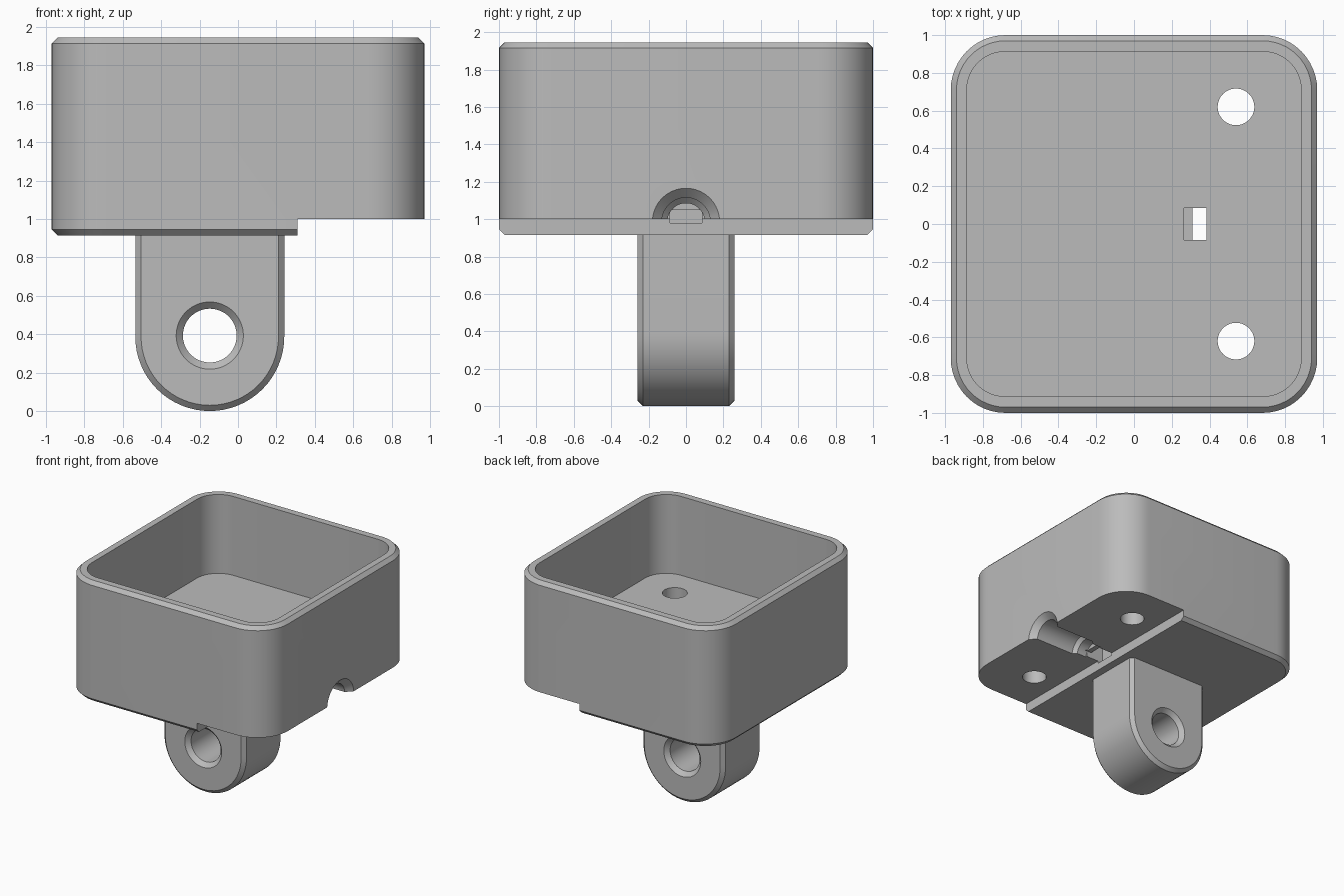
import bpy, bmesh
from math import sin, cos, pi, radians
from mathutils import Vector

cube = bpy.data.objects.get("Cube")
if cube:
    bpy.data.objects.remove(cube, do_unlink=True)

grey = bpy.data.materials.new("light grey")
grey.use_nodes = True
colour = (0.5, 0.5, 0.5, 1)
grey.diffuse_color = colour
grey.node_tree.nodes["Principled BSDF"].inputs["Base Color"].default_value = colour


def loft(name, rings):
    """Closed solid through a series of matching outlines."""
    bm = bmesh.new()
    loops = [[bm.verts.new(p) for p in ring] for ring in rings]
    n = len(loops[0])
    for a, b in zip(loops, loops[1:]):
        for i in range(n):
            j = (i + 1) % n
            bm.faces.new((a[i], a[j], b[j], b[i]))
    bm.faces.new(loops[0])
    bm.faces.new(loops[-1])
    bmesh.ops.recalc_face_normals(bm, faces=bm.faces)
    mesh = bpy.data.meshes.new(name)
    bm.to_mesh(mesh)
    bm.free()
    mesh.materials.append(grey)
    obj = bpy.data.objects.new(name, mesh)
    bpy.context.collection.objects.link(obj)
    return obj


def rounded_rect(hx, hy, r, z, steps=12):
    pts = []
    for q, (sx, sy) in enumerate([(1, 1), (-1, 1), (-1, -1), (1, -1)]):
        for i in range(steps + 1):
            a = (q + i / steps) * pi / 2
            pts.append((sx * (hx - r) + r * cos(a), sy * (hy - r) + r * sin(a), z))
    return pts


def turned(name, centre, axis, profile, steps=64):
    """Solid of revolution: profile holds (distance along axis, radius)."""
    axis = Vector(axis)
    u = axis.orthogonal().normalized()
    v = axis.cross(u)
    angles = [2 * pi * i / steps for i in range(steps)]
    return loft(name, [[Vector(centre) + axis * d + (u * cos(a) + v * sin(a)) * r
                        for a in angles] for d, r in profile])


def block(name, x0, x1, hy, z0, z1):
    return loft(name, [[(x0, -hy, z), (x1, -hy, z), (x1, hy, z), (x0, hy, z)]
                       for z in (z0, z1)])


def cut(obj, cutter):
    mod = obj.modifiers.new("cut", "BOOLEAN")
    mod.operation = "DIFFERENCE"
    mod.solver = "EXACT"
    mod.object = cutter
    cutter.hide_render = True
    bpy.context.view_layer.objects.active = obj
    bpy.ops.object.modifier_apply(modifier=mod.name)
    bpy.data.objects.remove(cutter, do_unlink=True)


def finish(obj):
    bpy.ops.object.select_all(action="DESELECT")
    obj.select_set(True)
    bpy.context.view_layer.objects.active = obj
    bpy.ops.object.shade_smooth_by_angle(angle=radians(25))


# Open box with chamfered top and bottom edges
HX, HY, R, C = 0.97, 1.0, 0.29, 0.03
LOW, TOP, FLOOR = 0.915, 1.945, 1.27
box = loft("open_box", [rounded_rect(HX - c, HY - c, R - c, z) for c, z in
                        [(C, LOW), (0, LOW + C), (0, TOP - C), (C, TOP)]])
cut(box, loft("cavity", [rounded_rect(0.885, 0.912, 0.2, z) for z in (FLOOR, 2.1)]))

# Raised step under one side
cut(box, block("step", 0.31, 1.2, 1.2, 0.5, 1.0))

# Stepped cable groove with a flared mouth
cut(box, turned("cable_groove", (0, 0, 0.985), (1, 0, 0),
                [(0.43, 0.1), (0.52, 0.1), (0.55, 0.13), (0.92, 0.13), (1.02, 0.23)]))

# Slot through the floor and the channel joining it to the groove
cut(box, block("slot", 0.265, 0.385, 0.086, 0.98, 1.4))
cut(box, block("channel", 0.3, 0.45, 0.086, 0.98, 1.05))

# Two screw holes
for y in (-0.62, 0.62):
    cut(box, turned("screw_hole", (0.54, y, 0), (0, 0, 1), [(0.8, 0.097), (1.5, 0.097)]))
finish(box)

# Hanging lug with rounded end, chamfered edges and a countersunk eye
LX, LZ, LR, LY = -0.147, 0.388, 0.388, 0.26


def lug_outline(r, y, steps=32):
    arc = [(LX + r * cos(a), y, LZ + r * sin(a))
           for a in (pi + pi * i / steps for i in range(steps + 1))]
    return [(LX - r, y, LOW + 0.01)] + arc + [(LX + r, y, LOW + 0.01)]


lug = loft("mounting_lug", [lug_outline(LR - c, y) for c, y in
                            [(C, -LY), (0, C - LY), (0, LY - C), (C, LY)]])
cut(lug, turned("eye", (LX, 0, LZ + 0.005), (0, 1, 0),
                [(-0.3, 0.215), (-0.225, 0.14), (0.225, 0.14), (0.3, 0.215)]))
finish(lug)
